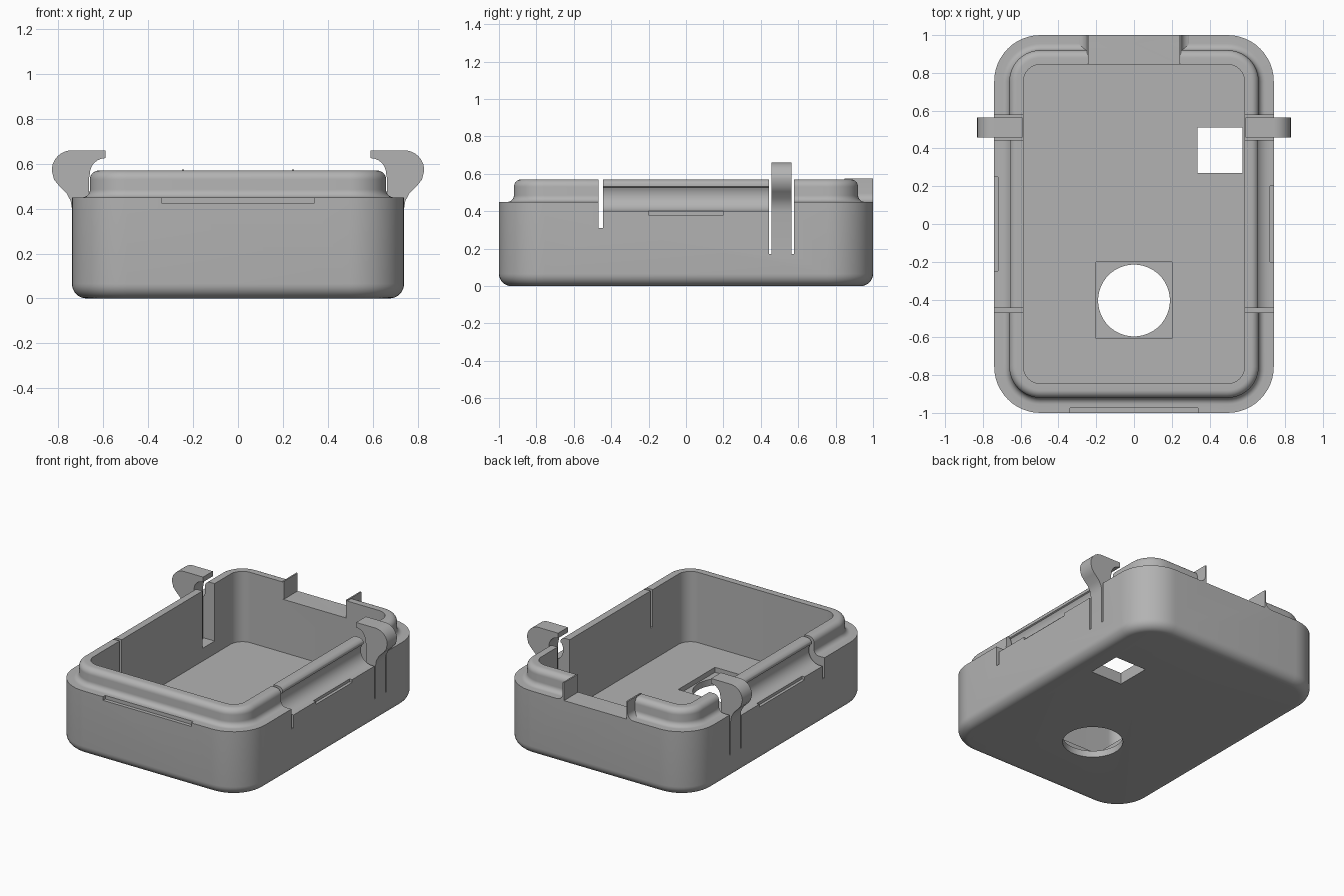
import bpy, bmesh, math

if "Cube" in bpy.data.objects:
    bpy.data.objects.remove(bpy.data.objects["Cube"])

grey = bpy.data.materials.new("plain_grey")
grey.use_nodes = True
COLOUR = (0.45, 0.45, 0.45, 1)
grey.diffuse_color = COLOUR
grey.node_tree.nodes["Principled BSDF"].inputs["Base Color"].default_value = COLOUR


def finish(bm, name):
    bmesh.ops.recalc_face_normals(bm, faces=bm.faces)
    mesh = bpy.data.meshes.new(name)
    bm.to_mesh(mesh)
    bm.free()
    mesh.materials.append(grey)
    ob = bpy.data.objects.new(name, mesh)
    bpy.context.collection.objects.link(ob)
    return ob


def activate(ob):
    bpy.ops.object.select_all(action='DESELECT')
    ob.select_set(True)
    bpy.context.view_layer.objects.active = ob


def smooth(ob):
    activate(ob)
    bpy.ops.object.shade_smooth_by_angle(angle=math.radians(35))


def prism(name, profile, y0, y1, side=1):
    """Extrude an x-z outline along y; side=-1 mirrors it."""
    bm = bmesh.new()
    face = bm.faces.new([bm.verts.new((side * x, y0, z)) for x, z in profile])
    out = bmesh.ops.extrude_face_region(bm, geom=[face])["geom"]
    verts = [v for v in out if isinstance(v, bmesh.types.BMVert)]
    bmesh.ops.translate(bm, verts=verts, vec=(0, y1 - y0, 0))
    return finish(bm, name)


def box(x0, x1, y0, y1, z0, z1, side=1):
    return prism("cutter", [(x0, z0), (x1, z0), (x1, z1), (x0, z1)], y0, y1, side)


def arc(cx, cz, r, a0, a1, n=8):
    angles = [math.radians(a0 + (a1 - a0) * i / n) for i in range(n + 1)]
    return [(cx + r * math.cos(a), cz + r * math.sin(a)) for a in angles]


def ring(bm, x, y, r, z, n=12):
    """Rounded rectangle loop of vertices."""
    verts = []
    for k, (sx, sy) in enumerate([(1, 1), (-1, 1), (-1, -1), (1, -1)]):
        for i in range(n + 1):
            a = math.pi / 2 * (k + i / n)
            verts.append(bm.verts.new((sx * (x - r) + r * math.cos(a),
                                       sy * (y - r) + r * math.sin(a), z)))
    return verts


# Tray shell: outer wall, ledge, raised rim and cavity lofted from one section
W, L, R = 0.74, 1.0, 0.245
WALL, FLOOR, TOP, LEDGE = 0.155, 0.08, 0.57, 0.45
section = arc(W - 0.065, 0.065, 0.065, -90, 0)
section += [(W, LEDGE)]
section += arc(0.695, LEDGE + 0.035, 0.035, 270, 180)
section += arc(0.62, TOP - 0.04, 0.04, 0, 90)
section += [(W - WALL, TOP), (W - WALL, FLOOR)]
bm = bmesh.new()
loops = [ring(bm, x, L - (W - x), R - (W - x), z) for x, z in section]
for a, b in zip(loops, loops[1:]):
    for i in range(len(a)):
        j = (i + 1) % len(a)
        bm.faces.new((a[i], a[j], b[j], b[i]))
bm.faces.new(loops[0])
bm.faces.new(loops[-1])
tray = finish(bm, "tray_shell")


def cut(cutter):
    cutter.hide_render = True
    activate(tray)
    mod = tray.modifiers.new("cut", 'BOOLEAN')
    mod.operation = 'DIFFERENCE'
    mod.solver = 'EXACT'
    mod.object = cutter
    bpy.ops.object.modifier_apply(modifier=mod.name)
    bpy.data.objects.remove(cutter)


# Side coves, slots, clip gaps and small pry notches
cove = [(0.8, 0.40), (0.74, 0.40)] + arc(0.72, 0.485, 0.085, 270, 150, 12)
cove += [(0.655, 0.532), (0.655, 0.65), (0.8, 0.65)]
for side, half in ((1, 0.2), (-1, 0.25)):
    cut(prism("cutter", cove, -0.455, 0.455, side))
    cut(box(0.5, 0.9, -0.468, -0.445, 0.31, 0.7, side))
    cut(box(0.5, 0.9, 0.445, 0.578, 0.17, 0.7, side))
    cut(box(0.72, 0.8, -half, half, 0.38, 0.42, side))
cut(box(-0.34, 0.34, -1.1, -0.975, 0.425, 0.47))

# Opening in the back rim
cut(box(-0.245, 0.245, 0.8, 1.1, LEDGE, 0.7))

# Floor openings: square window, and round hole in a square recess
cut(box(0.335, 0.575, 0.27, 0.51, -0.1, 0.2))
cut(box(-0.2, 0.2, -0.605, -0.2, 0.045, 0.2))
bm = bmesh.new()
bmesh.ops.create_cone(bm, cap_ends=True, segments=64, radius1=0.19, radius2=0.19, depth=0.5)
bmesh.ops.translate(bm, verts=bm.verts, vec=(0, -0.405, 0))
cut(finish(bm, "cutter"))
smooth(tray)

# Hooked spring clips
hook = [(0.665, 0.165), (0.74, 0.165), (0.74, 0.40), (0.746, 0.435), (0.765, 0.47),
        (0.80, 0.505), (0.82, 0.53)]
hook += arc(0.74, 0.57, 0.09, 0, 90, 10)
hook += [(0.59, 0.66), (0.59, 0.625)]
hook += arc(0.59, 0.555, 0.07, 80, 0, 8)
hook += [(0.665, 0.53)]
# Flared fins beside the back opening
fin = [(0.24, 0.44), (0.30, 0.44), (0.29, LEDGE)]
fin += arc(0.295, 0.495, 0.045, 260, 180, 6) + [(0.25, 0.575), (0.24, 0.575)]
for side, word in ((1, "left"), (-1, "right")):
    smooth(prism(word + "_clip", hook, 0.458, 0.565, side))
    smooth(prism(word + "_back_fin", fin, 0.848, 1.0, side))
